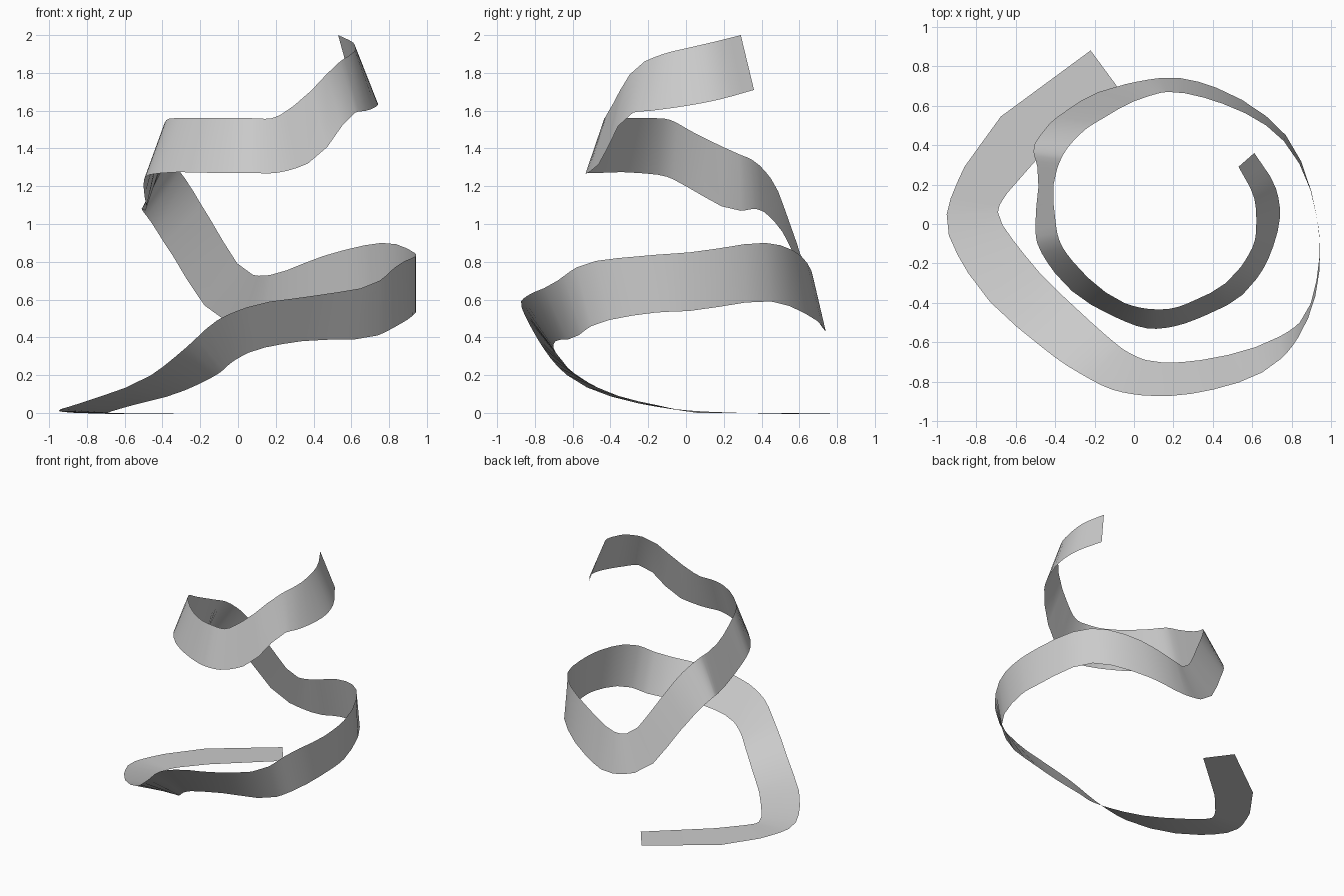
import bpy
import bmesh
from mathutils import Vector
from mathutils.geometry import interpolate_bezier

SEGMENT_STEPS = 3

# Edge paths of the ribbon from its flat tail to its raised tip, in hundredths of a unit
LOWER_EDGE = [
    (-8, 69, 0), (-64, 16, 0), (-69, 6, 0), (-56, -15, 4), (-28, -44, 12),
    (-10, -60, 21), (-3, -65, 27), (6, -69, 32), (34, -69, 38), (74, -57, 41),
    (84, -50, 46), (94, -17, 53), (93, 2, 54), (77, 45, 59), (42, 69, 49),
    (13, 74, 43), (-4, 71, 47), (-35, 57, 84), (-46, 47, 101), (-51, 37, 108),
    (-49, 29, 107), (-50, 0, 120), (-49, -10, 125), (-40, -25, 127),
    (-10, -47, 127), (7, -53, 127), (20, -52, 127), (37, -46, 132),
    (62, -28, 159), (68, -18, 160), (74, 3, 163), (72, 18, 166), (61, 36, 171),
]
UPPER_EDGE = [
    (-22, 88, 0), (-86, 29, 0), (-95, 5, 1), (-84, -25, 5), (-46, -63, 20),
    (-27, -76, 35), (-11, -84, 49), (5, -87, 56), (40, -84, 62), (75, -68, 70),
    (83, -58, 77), (94, -24, 83), (93, 2, 85), (76, 42, 90), (45, 61, 83),
    (17, 67, 73), (8, 65, 73), (-15, 54, 103), (-28, 45, 124), (-36, 35, 134),
    (-39, 28, 137), (-40, 3, 149), (-38, -8, 155), (-31, -19, 156),
    (-5, -40, 156), (7, -43, 156), (18, -43, 156), (30, -39, 163),
    (54, -22, 186), (60, -12, 190), (62, 0, 193), (61, 13, 196), (53, 29, 200),
]


def scaled(points):
    return [Vector(point) / 100 for point in points]


def smooth_path(points, spans):
    """Pass a curve through the points, with tangents weighted by span length."""
    slopes = [(b - a) / span for a, b, span in zip(points, points[1:], spans)]
    tangents = [slopes[0]]
    for i in range(1, len(slopes)):
        before, after = spans[i - 1], spans[i]
        blend = (slopes[i - 1] * after + slopes[i] * before) / (before + after)
        tangents.append(blend)
    tangents.append(slopes[-1])

    path = [points[0]]
    for i, span in enumerate(spans):
        start, end = points[i], points[i + 1]
        piece = interpolate_bezier(
            start,
            start + tangents[i] * span / 3,
            end - tangents[i + 1] * span / 3,
            end,
            SEGMENT_STEPS + 1,
        )
        path.extend(piece[1:])
    return path


def flat_material(name, color):
    material = bpy.data.materials.new(name)
    material.use_nodes = True
    material.diffuse_color = color
    shader = next(n for n in material.node_tree.nodes if n.type == 'BSDF_PRINCIPLED')
    shader.inputs["Base Color"].default_value = color
    return material


def build_strip(name, lower, upper, material):
    """Bridge two edge paths with one row of quads."""
    bm = bmesh.new()
    rungs = [(bm.verts.new(a), bm.verts.new(b)) for a, b in zip(lower, upper)]
    for (a, b), (next_a, next_b) in zip(rungs, rungs[1:]):
        bm.faces.new((a, b, next_b, next_a)).smooth = True
    bmesh.ops.reverse_faces(bm, faces=bm.faces[:])
    mesh = bpy.data.meshes.new(name)
    bm.to_mesh(mesh)
    bm.free()
    mesh.materials.append(material)
    strip = bpy.data.objects.new(name, mesh)
    bpy.context.collection.objects.link(strip)
    return strip


default_cube = bpy.data.objects.get("Cube")
if default_cube:
    bpy.data.objects.remove(default_cube, do_unlink=True)

# Both edges share span lengths measured along the middle of the ribbon
lower_points, upper_points = scaled(LOWER_EDGE), scaled(UPPER_EDGE)
middle = [(a + b) / 2 for a, b in zip(lower_points, upper_points)]
span_lengths = [(b - a).length for a, b in zip(middle, middle[1:])]

# Spiral ribbon, a single thin sheet
build_strip(
    "spiral_ribbon",
    smooth_path(lower_points, span_lengths),
    smooth_path(upper_points, span_lengths),
    flat_material("light grey", (0.6, 0.6, 0.6, 1.0)),
)
